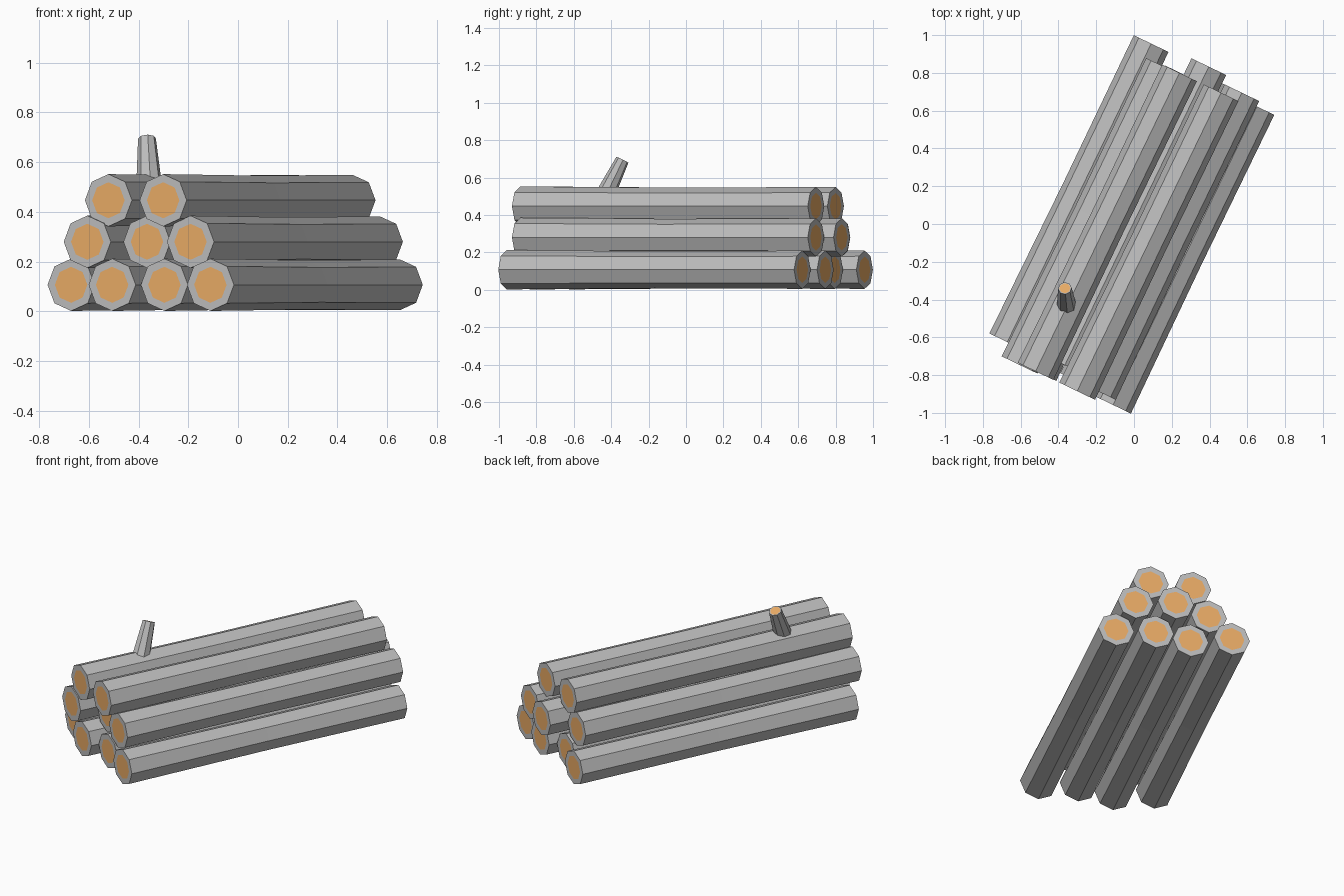
import bpy, bmesh, math
from mathutils import Matrix, Vector

if "Cube" in bpy.data.objects:
    bpy.data.objects.remove(bpy.data.objects["Cube"])

wood = bpy.data.materials.new("cut_wood")
wood.diffuse_color = (0.8, 0.4, 0.13, 1)
wood.use_nodes = True
wood.node_tree.nodes["Principled BSDF"].inputs["Base Color"].default_value = wood.diffuse_color
bark = bpy.data.materials.new("bark")
bark.diffuse_color = (0.5, 0.5, 0.5, 1)
bark.use_nodes = True
bark.node_tree.nodes["Principled BSDF"].inputs["Base Color"].default_value = bark.diffuse_color


def trunk(name, start, end, radii, inset, sides=8):
    """Faceted trunk from start to end with inset cut-wood caps."""
    start, end = Vector(start), Vector(end)
    axis = (end - start).normalized()
    side = axis.cross(Vector((0, 0, 1))).normalized()
    up = side.cross(axis)
    bm = bmesh.new()

    def ring(centre, r):
        return [bm.verts.new(centre + r * (side * math.cos(a) + up * math.sin(a)))
                for a in (2 * math.pi * i / sides for i in range(sides))]

    n = len(radii) - 1
    rings = [ring(start.lerp(end, i / n), r) for i, r in enumerate(radii)]
    rings.insert(0, ring(start, radii[0] * inset))
    rings.append(ring(end, radii[-1] * inset))
    for a, b in zip(rings, rings[1:]):
        for i in range(sides):
            j = (i + 1) % sides
            bm.faces.new((a[i], a[j], b[j], b[i]))
    for cap in (rings[0], rings[-1]):
        bm.faces.new(cap).material_index = 1
    bmesh.ops.recalc_face_normals(bm, faces=bm.faces)
    mesh = bpy.data.meshes.new(name)
    bm.to_mesh(mesh)
    bm.free()
    mesh.materials.append(bark)
    mesh.materials.append(wood)
    obj = bpy.data.objects.new(name, mesh)
    bpy.context.collection.objects.link(obj)
    return obj


# Stacked logs: centre points of each row, all lying along one direction
half = Vector((0.381, 0.79, 0))
rows = {
    "bottom_log": (0.107, [(-0.29, 0.165), (-0.125, 0.005), (0.085, -0.045), (0.27, -0.168)]),
    "middle_log": (0.28, [(-0.225, 0.044), (0.015, 0.043), (0.19, -0.095)]),
    "top_log": (0.447, [(-0.14, 0.01), (0.08, -0.095)]),
}
for name, (z, centres) in rows.items():
    for i, (x, y) in enumerate(centres):
        c = Vector((x, y, z))
        trunk(f"{name}_{i + 1}", c - half, c + half, (0.105, 0.099, 0.102), 0.69)

# Branch stub leaning backward out of the top left log
trunk("branch_stub", (-0.355, -0.455, 0.46), (-0.366, -0.34, 0.695), (0.056, 0.036), 0.82)
